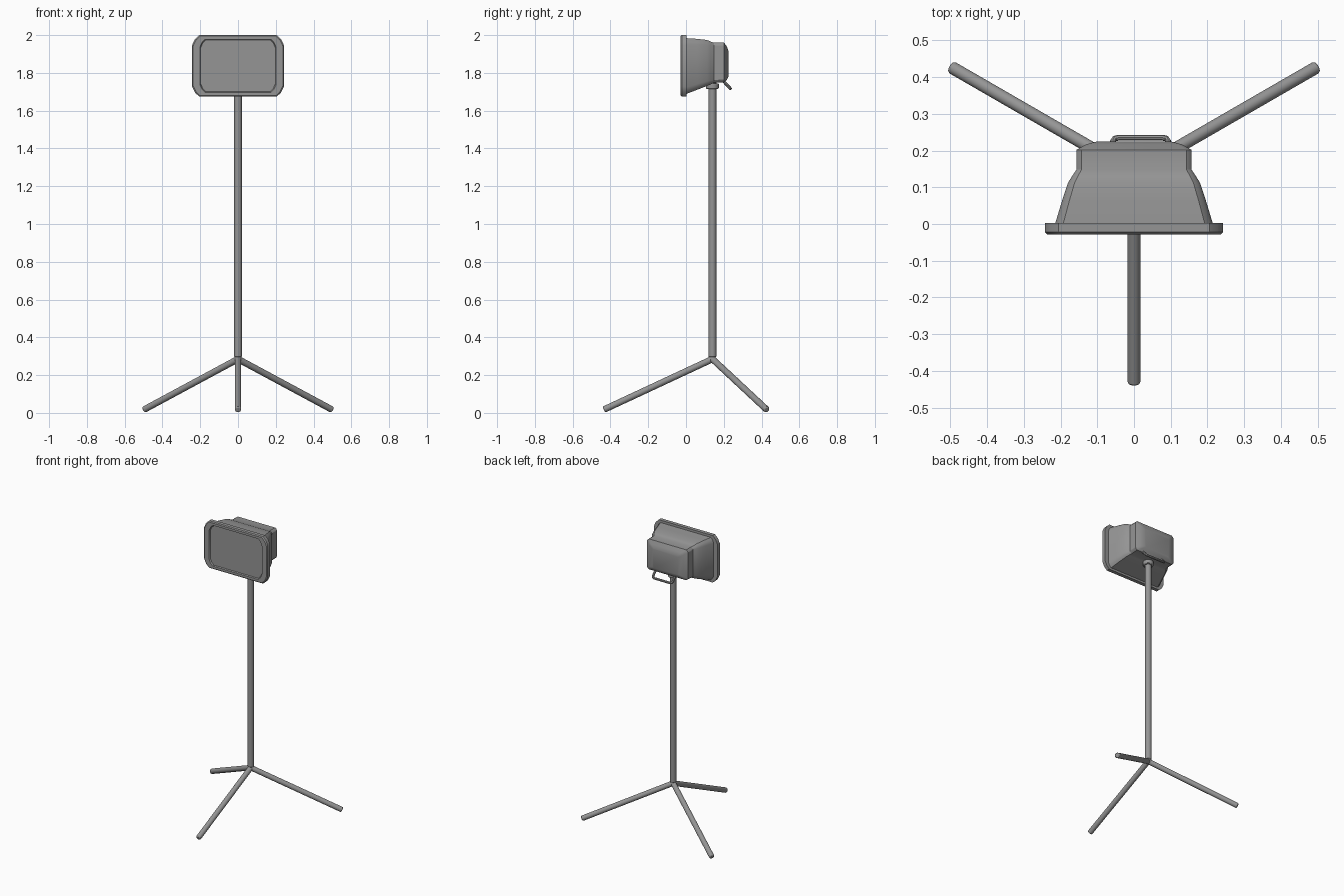
import bpy, bmesh, math
from mathutils import Vector

cube = bpy.data.objects.get("Cube")
if cube:
    bpy.data.objects.remove(cube, do_unlink=True)

grey = bpy.data.materials.new("mid grey")
grey.use_nodes = True
colour = (0.30, 0.30, 0.30, 1)
grey.diffuse_color = colour
grey.node_tree.nodes["Principled BSDF"].inputs["Base Color"].default_value = colour


def finish(obj, angle=30):
    """Apply the material and smooth shading with sharp edges."""
    obj.data.materials.append(grey)
    bpy.ops.object.select_all(action="DESELECT")
    obj.select_set(True)
    bpy.context.view_layer.objects.active = obj
    bpy.ops.object.shade_smooth_by_angle(angle=math.radians(angle))
    return obj


def rod(name, start, end, radius, bevel=0.0):
    """Cylinder between two points with softened ends."""
    start, end = Vector(start), Vector(end)
    axis = end - start
    bpy.ops.mesh.primitive_cylinder_add(vertices=20, radius=radius, depth=axis.length,
                                        location=(start + end) / 2)
    obj = bpy.context.object
    obj.name = name
    obj.rotation_euler = axis.to_track_quat("Z", "Y").to_euler()
    if bevel:
        mod = obj.modifiers.new("soft_ends", "BEVEL")
        mod.width, mod.segments = bevel, 2
    return finish(obj)


def section(y, half, low, high, cut_x, cut_z):
    """Rectangle with softened cut corners, standing in the xz plane."""
    mid, tall = (low + high) / 2, (high - low) / 2
    corner = [(half, tall - cut_z), (half - cut_x * 0.4, tall - cut_z * 0.4),
              (half - cut_x, tall)]
    quarter = corner + [(-x, z) for x, z in reversed(corner)]
    loop = quarter + [(-x, -z) for x, z in quarter]
    return [(x, y, mid + z) for x, z in loop]


def loft(name, sections, angle=30):
    """Skin a row of sections and cap both ends."""
    bm = bmesh.new()
    rings = [[bm.verts.new(p) for p in section(*s)] for s in sections]
    for a, b in zip(rings, rings[1:]):
        for i in range(len(a)):
            j = (i + 1) % len(a)
            bm.faces.new((a[i], a[j], b[j], b[i]))
    bm.faces.new(rings[0])
    bm.faces.new(rings[-1])
    bmesh.ops.recalc_face_normals(bm, faces=bm.faces)
    mesh = bpy.data.meshes.new(name)
    bm.to_mesh(mesh)
    bm.free()
    obj = bpy.data.objects.new(name, mesh)
    bpy.context.collection.objects.link(obj)
    return finish(obj, angle)


# Front bezel with recessed screen
loft("front_bezel", [
    (0.003, 0.243, 1.675, 2.0, 0.037, 0.053),
    (-0.022, 0.243, 1.675, 2.0, 0.037, 0.053),
    (-0.028, 0.237, 1.681, 1.994, 0.035, 0.051),
    (-0.028, 0.202, 1.697, 1.978, 0.028, 0.042),
    (-0.020, 0.198, 1.701, 1.974, 0.028, 0.042),
])

# Tapered rear housing
loft("rear_housing", [
    (0.0, 0.215, 1.688, 1.984, 0.022, 0.035),
    (0.06, 0.197, 1.711, 1.980, 0.020, 0.030),
    (0.112, 0.180, 1.731, 1.974, 0.018, 0.025),
    (0.130, 0.169, 1.739, 1.966, 0.016, 0.020),
    (0.148, 0.157, 1.747, 1.960, 0.014, 0.015),
    (0.202, 0.157, 1.750, 1.960, 0.014, 0.015),
    (0.217, 0.130, 1.764, 1.938, 0.012, 0.012),
    (0.225, 0.100, 1.780, 1.915, 0.010, 0.010),
])

# Mount and pole
POLE_Y = 0.14
rod("mount_neck", (0, POLE_Y, 1.735), (0, POLE_Y, 1.77), 0.022)
rod("mount_collar", (0, POLE_Y, 1.715), (0, POLE_Y, 1.745), 0.034, 0.006)
rod("pole", (0, POLE_Y, 0.295), (0, POLE_Y, 1.73), 0.0205, 0.004)

# Tripod hub and legs
bpy.ops.mesh.primitive_uv_sphere_add(segments=20, ring_count=12, radius=0.0195,
                                     location=(0, POLE_Y, 0.285))
bpy.context.object.name = "tripod_hub"
finish(bpy.context.object)
for name, degrees in (("front_leg", -90), ("left_leg", 30), ("right_leg", 150)):
    a = math.radians(degrees)
    foot = (0.575 * math.cos(a), POLE_Y + 0.575 * math.sin(a), 0.017)
    rod(name, (0, POLE_Y, 0.285), foot, 0.0172, 0.006)

# Wire handle under the back of the housing
curve = bpy.data.curves.new("handle", "CURVE")
curve.dimensions = "3D"
curve.bevel_depth = 0.008
curve.bevel_resolution = 2
curve.use_fill_caps = True
spline = curve.splines.new("POLY")
half, centre = 0.075, 0.018
side = [(half, 0.0), (half, 0.82), (half - 0.004, 0.95), (half - 0.014, 1.0)]
path = side + [(-x, t) for x, t in reversed(side)]
spline.points.add(len(path) - 1)
for point, (x, t) in zip(spline.points, path):
    point.co = (centre + x, 0.185 + 0.050 * t, 1.770 - 0.053 * t, 1)
handle = bpy.data.objects.new("handle", curve)
bpy.context.collection.objects.link(handle)
bpy.ops.object.select_all(action="DESELECT")
handle.select_set(True)
bpy.context.view_layer.objects.active = handle
bpy.ops.object.convert(target="MESH")
finish(bpy.context.object)
